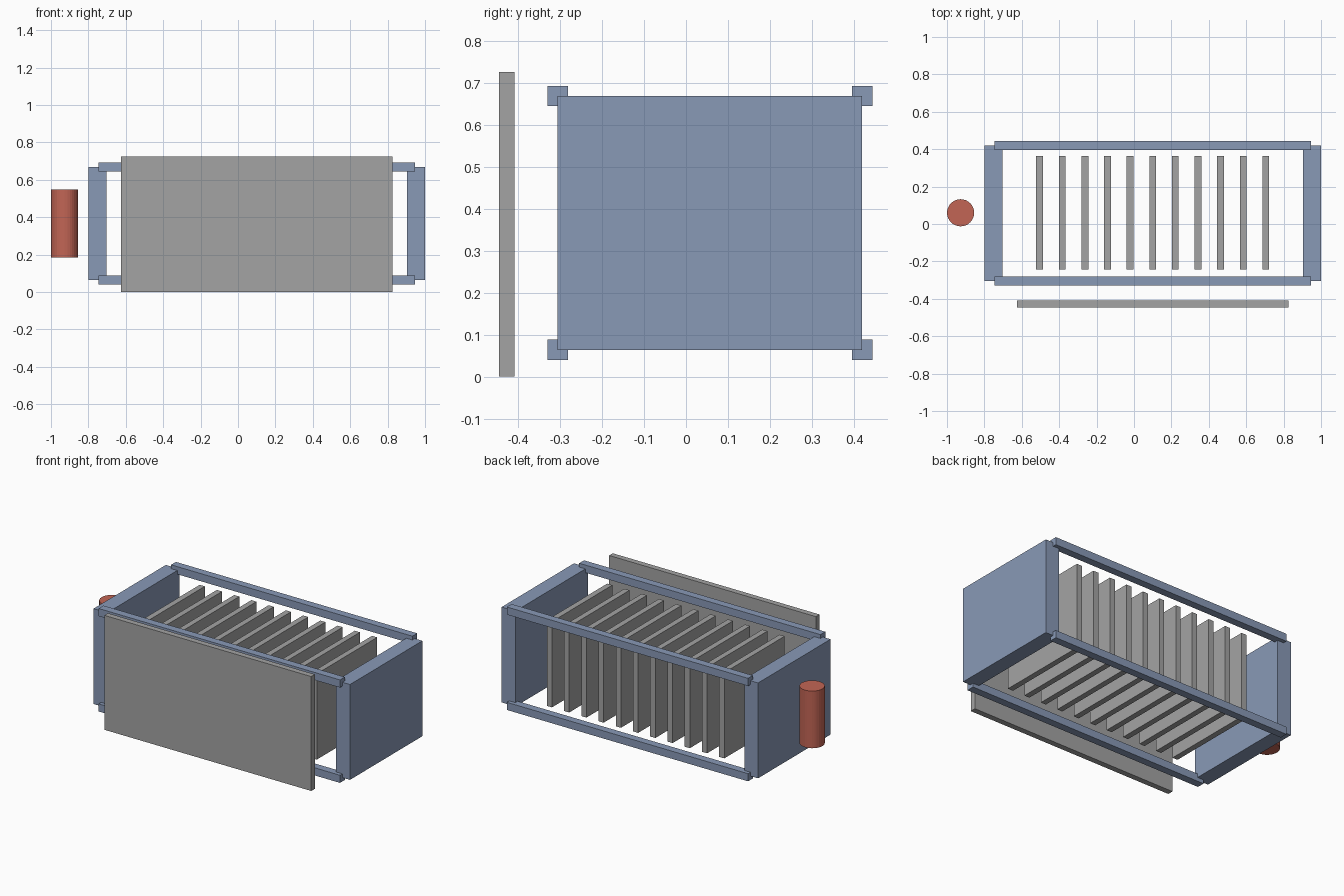
import bpy
import bmesh
from mathutils import Matrix

default = bpy.data.objects.get("Cube")
if default:
    bpy.data.objects.remove(default, do_unlink=True)


def make_material(name, rgb):
    mat = bpy.data.materials.new(name)
    mat.use_nodes = True
    color = (*rgb, 1.0)
    mat.diffuse_color = color
    mat.node_tree.nodes["Principled BSDF"].inputs["Base Color"].default_value = color
    return mat


steel_blue = make_material("steel blue", (0.25, 0.32, 0.47))
plate_grey = make_material("plate grey", (0.37, 0.37, 0.37))
brick_red = make_material("brick red", (0.54, 0.13, 0.09))


def add_object(name, bm, location, material):
    mesh = bpy.data.meshes.new(name)
    bm.to_mesh(mesh)
    bm.free()
    mesh.materials.append(material)
    obj = bpy.data.objects.new(name, mesh)
    obj.location = location
    bpy.context.collection.objects.link(obj)
    return obj


def box(name, center, size, material):
    bm = bmesh.new()
    bmesh.ops.create_cube(bm, size=1, matrix=Matrix.Diagonal((*size, 1)))
    return add_object(name, bm, center, material)


UNIT = 0.1209                  # module that all parts are sized from
CX, CY, CZ = 0.1, 0.057, 0.366  # centre of the frame

# Thick end blocks
for side, label in ((-1, "right"), (1, "left")):
    box(f"{label}_end_block", (CX + side * 7.04 * UNIT, CY, CZ),
        (0.8 * UNIT, 6 * UNIT, 5 * UNIT), steel_blue)

# Four long rails on the corners
for sy, depth in ((-1, "front"), (1, "back")):
    for sz, level in ((-1, "lower"), (1, "upper")):
        box(f"{depth}_{level}_rail",
            (CX, CY + sy * 3 * UNIT, CZ + sz * 2.5 * UNIT),
            (14 * UNIT, 0.4 * UNIT, 0.4 * UNIT), steel_blue)

# Row of upright inner plates
for i in range(11):
    box(f"inner_plate_{i + 1}", (CX + (i - 5) * UNIT, CY + 0.003, CZ),
        (0.3 * UNIT, 5 * UNIT, 4.5 * UNIT), plate_grey)

# Detached front panel
box("front_panel", (CX, -0.427, 3 * UNIT),
    (12 * UNIT, 0.3 * UNIT, 6 * UNIT), plate_grey)

# Upright cylinder beside the right end
bm = bmesh.new()
bmesh.ops.create_cone(bm, cap_ends=True, segments=32, radius1=0.6 * UNIT,
                      radius2=0.6 * UNIT, depth=3 * UNIT)
add_object("side_cylinder", bm, (-0.927, CY + 0.003, CZ), brick_red)
